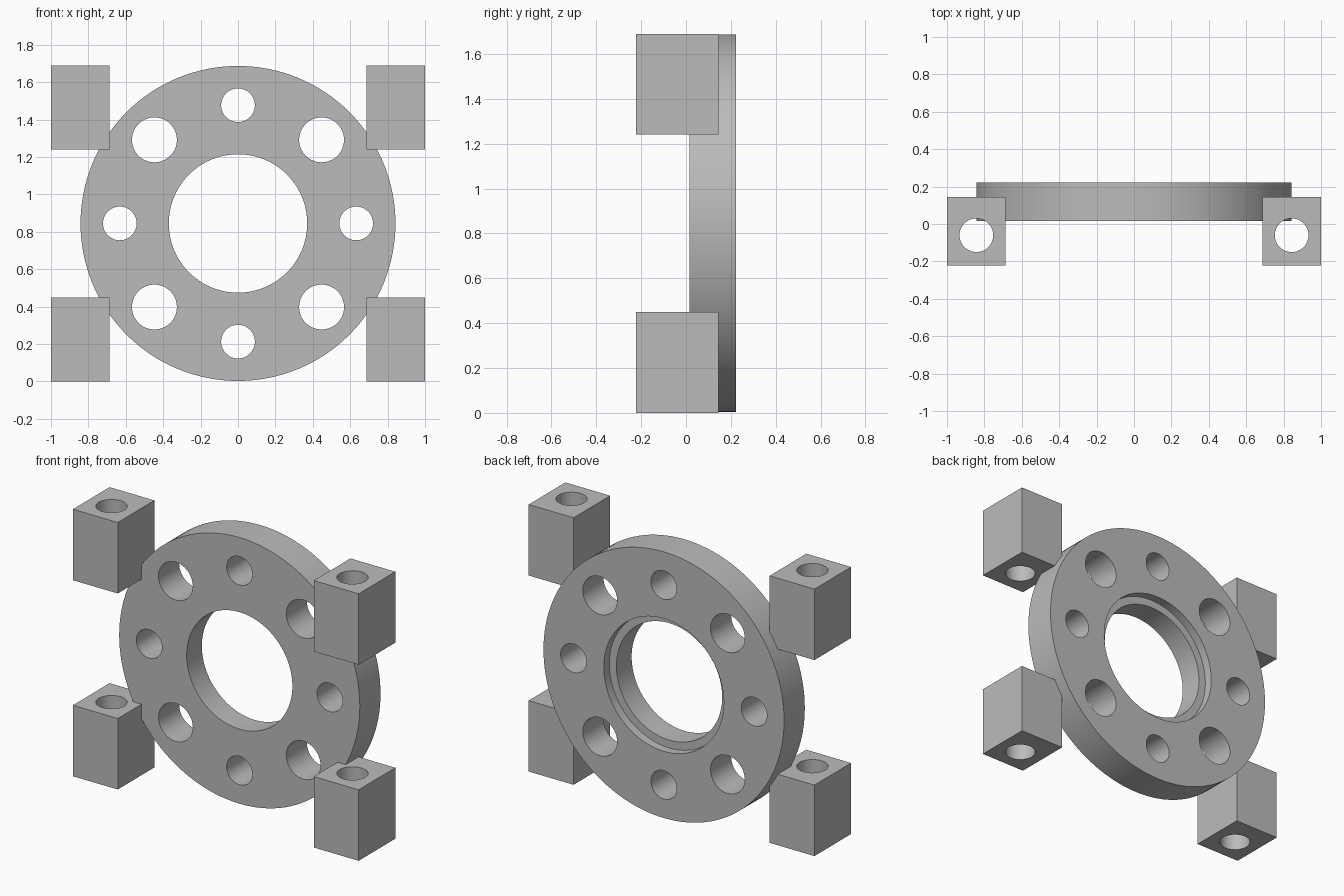
import bpy
import math

if "Cube" in bpy.data.objects:
    bpy.data.objects.remove(bpy.data.objects["Cube"], do_unlink=True)

MID_Z = 0.845

grey = bpy.data.materials.new("plain grey")
grey.use_nodes = True
colour = (0.5, 0.5, 0.5, 1)
grey.diffuse_color = colour
grey.node_tree.nodes["Principled BSDF"].inputs["Base Color"].default_value = colour


def cylinder(name, radius, length, location, along_y=False, sides=64):
    turn = (math.pi / 2, 0, 0) if along_y else (0, 0, 0)
    bpy.ops.mesh.primitive_cylinder_add(vertices=sides, radius=radius, depth=length,
                                        location=location, rotation=turn)
    obj = bpy.context.object
    obj.name = name
    return obj


def block(name, low, high):
    bpy.ops.mesh.primitive_cube_add(size=1, location=[(a + b) / 2 for a, b in zip(low, high)])
    obj = bpy.context.object
    obj.name = name
    obj.scale = [b - a for a, b in zip(low, high)]
    bpy.ops.object.transform_apply(location=False, rotation=False, scale=True)
    return obj


def finish(obj, cutters):
    """Cut the holes, bake them in, then colour and shade the part."""
    for cutter in cutters:
        mod = obj.modifiers.new("hole", "BOOLEAN")
        mod.object = cutter
        mod.solver = "EXACT"
    graph = bpy.context.evaluated_depsgraph_get()
    mesh = bpy.data.meshes.new_from_object(obj.evaluated_get(graph))
    obj.modifiers.clear()
    obj.data = mesh
    for cutter in cutters:
        bpy.data.objects.remove(cutter, do_unlink=True)
    mesh.materials.clear()
    mesh.materials.append(grey)
    bpy.ops.object.select_all(action="DESELECT")
    obj.select_set(True)
    bpy.context.view_layer.objects.active = obj
    bpy.ops.object.shade_smooth_by_angle(angle=math.radians(30))


# Flange disc with a stepped bore, recessed from the back
front, back = 0.015, 0.222
disc = cylinder("flange_disc", 0.842, back - front, (0, (front + back) / 2, MID_Z), True, 128)
holes = [
    cylinder("bore_cutter", 0.37, 1, (0, 0.1, MID_Z), True, 96),
    cylinder("recess_cutter", 0.42, 0.4, (0, back + 0.145, MID_Z), True, 96),
]

# Ring of bolt holes, small on the axes and large on the diagonals
for i in range(8):
    angle = i * math.pi / 4
    radius = 0.12 if i % 2 else 0.09
    place = (0.632 * math.cos(angle), 0.1, MID_Z + 0.632 * math.sin(angle))
    holes.append(cylinder("bolt_cutter", radius, 1, place, True))
finish(disc, holes)

# Four corner blocks, each with a vertical through hole
for level, base in (("lower", 0), ("upper", 1.24)):
    for side, sign in (("left", 1), ("right", -1)):
        x = sign * 0.843
        lug = block(f"{level}_{side}_block", (x - 0.157, -0.222, base),
                    (x + 0.157, 0.144, base + 0.449))
        finish(lug, [cylinder("pin_cutter", 0.09, 1, (x, -0.06, base + 0.22))])
